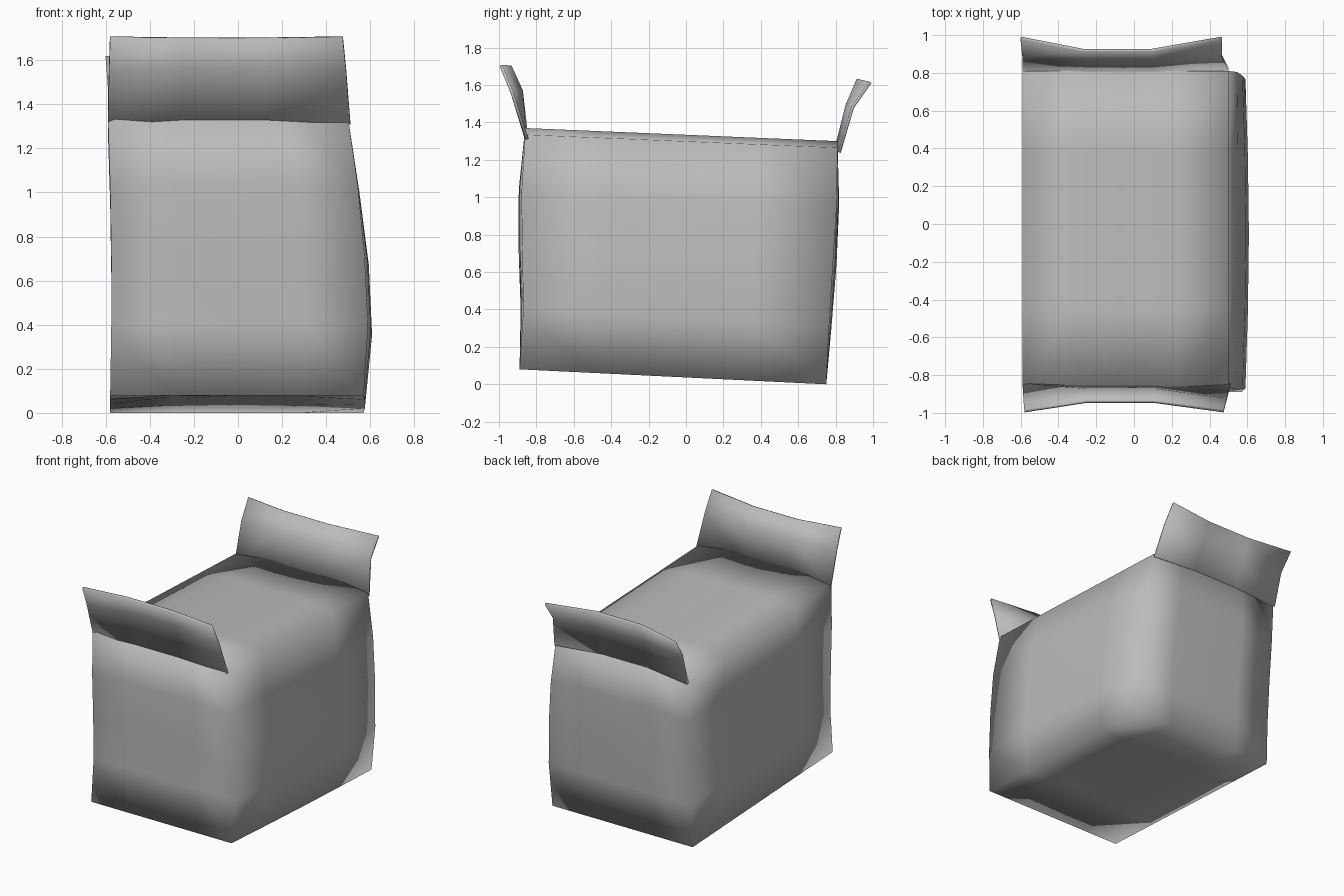
import bpy
import bmesh
import math

cube = bpy.data.objects.get("Cube")
if cube:
    bpy.data.objects.remove(cube, do_unlink=True)

grey = bpy.data.materials.new("plain grey")
grey.use_nodes = True
grey.diffuse_color = (0.5, 0.5, 0.5, 1)
grey.node_tree.nodes["Principled BSDF"].inputs["Base Color"].default_value = grey.diffuse_color


def lerp(a, b, t):
    return a + (b - a) * t


def curve(values, t):
    """Piecewise linear value along evenly spaced samples."""
    s = min(max(t, 0), 1) * (len(values) - 1)
    i = min(int(s), len(values) - 2)
    return lerp(values[i], values[i + 1], s - i)


def finish(bm, name):
    bmesh.ops.recalc_face_normals(bm, faces=bm.faces)
    for face in bm.faces:
        face.smooth = True
    mesh = bpy.data.meshes.new(name)
    bm.to_mesh(mesh)
    bm.free()
    mesh.materials.append(grey)
    obj = bpy.data.objects.new(name, mesh)
    bpy.context.collection.objects.link(obj)
    return obj


# Carton body: a gridded cube bent into a sagging, tilted box
SIDE_LEFT = (0.57, 0.59, 0.575, 0.545, 0.5)
SIDE_RIGHT = (-0.58, -0.575, -0.575, -0.58, -0.59)
FRONT = (-0.89, -0.87, -0.875, -0.88, -0.86)
BACK = (0.75, 0.765, 0.785, 0.805, 0.81)
LID = (0, 0.035, 0.025, 0.035, 0)


def bend(co):
    u, v, w = (c + 0.5 for c in co)
    bulge = math.sin(math.pi * v) * math.sin(math.pi * min(w + 0.12, 1))
    x = lerp(curve(SIDE_RIGHT, w), curve(SIDE_LEFT, w) + 0.02 * bulge, u)
    swell = 0.02 * math.sin(math.pi * u) * math.sin(math.pi * w)
    y = lerp(curve(FRONT, w) - swell, curve(BACK, w) + swell, v)
    floor = lerp(0.08, 0, v)
    floor += 0.03 * math.sin(math.pi * u) * math.sin(math.pi * v)
    top = lerp(1.335, 1.265, v) + curve(LID, u)
    return x, y, lerp(floor, top, w)


bm = bmesh.new()
bmesh.ops.create_cube(bm, size=1)
bmesh.ops.subdivide_edges(bm, edges=bm.edges[:], cuts=3, use_grid_fill=True)
seam = [e for e in bm.edges
        if all(abs(v.co.x) < 0.01 and v.co.z > 0.49 for v in e.verts)]
for vert in bm.verts:
    vert.co = bend(vert.co)
for edge in seam:
    edge.smooth = False
    for vert in edge.verts:
        vert.co.z = lerp(1.36, 1.295, (vert.co.y + 0.86) / 1.67)
finish(bm, "carton_body")


# Upright end flaps: flared sheets, pinched in at the middle of their width
def flap(name, xs, corner, middle):
    bm = bmesh.new()
    rows = []
    for level, ((yc, zc), (ym, zm)) in enumerate(zip(corner, middle)):
        left, right = xs[level]
        row = []
        for t, y, z in ((0, yc, zc), (0.31, ym, zm), (0.65, ym, zm), (1, yc, zc)):
            row.append(bm.verts.new((lerp(left, right, t), y, z)))
        rows.append(row)
    for low, high in zip(rows, rows[1:]):
        for i in range(3):
            bm.faces.new((low[i], low[i + 1], high[i + 1], high[i]))
    obj = finish(bm, name)
    solid = obj.modifiers.new("thickness", "SOLIDIFY")
    solid.thickness = 0.016
    solid.offset = 0
    return obj


flap("front_flap",
     ((-0.59, 0.51), (-0.585, 0.49), (-0.58, 0.475)),
     ((-0.85, 1.31), (-0.93, 1.56), (-0.99, 1.705)),
     ((-0.86, 1.33), (-0.88, 1.57), (-0.94, 1.7)))
flap("back_flap",
     ((-0.59, 0.5), (-0.59, 0.465), (-0.6, 0.465)),
     ((0.82, 1.24), (0.89, 1.48), (0.985, 1.615)),
     ((0.805, 1.27), (0.86, 1.49), (0.92, 1.63)))
